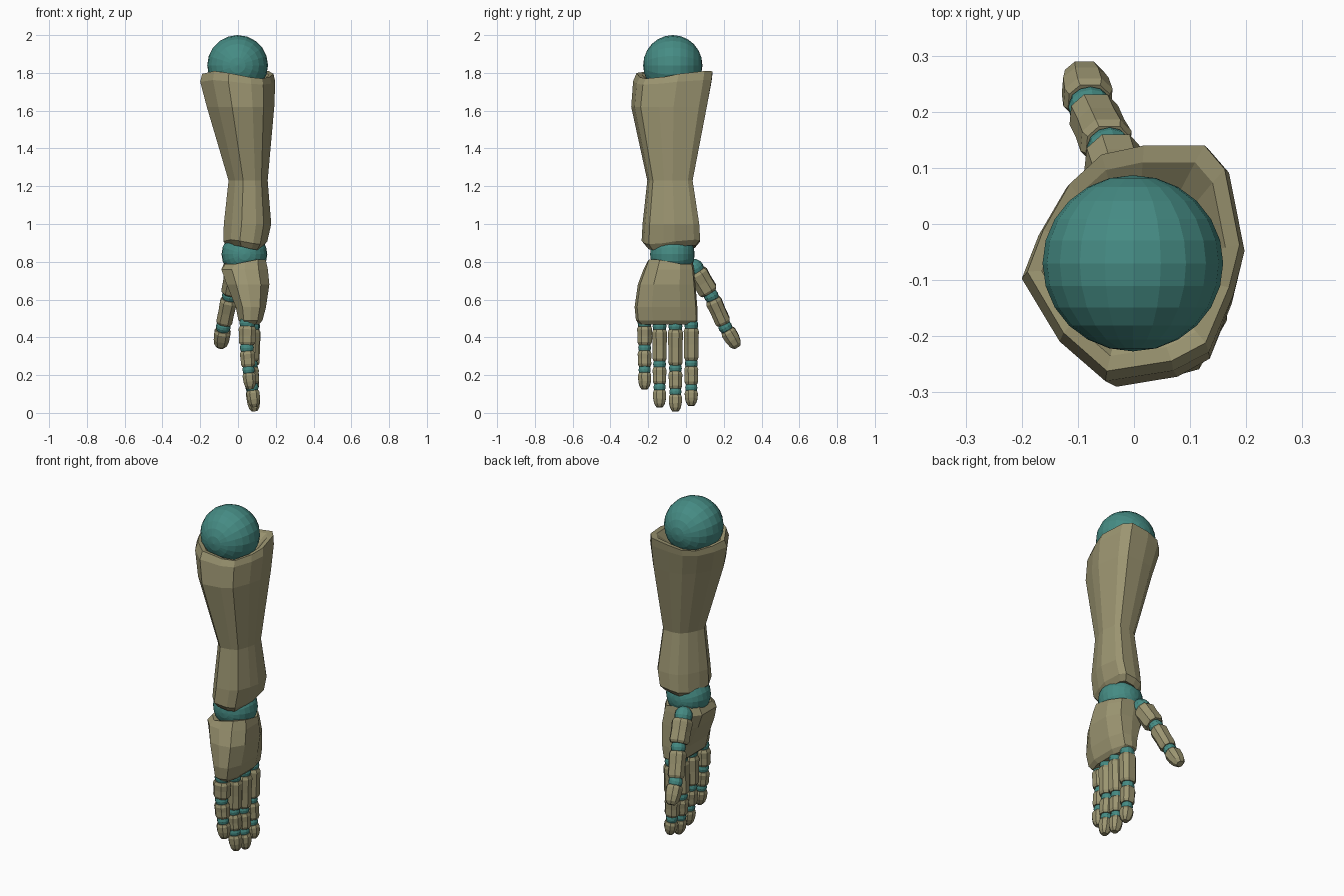
import bpy, bmesh, math
from mathutils import Vector, Matrix

if "Cube" in bpy.data.objects:
    bpy.data.objects.remove(bpy.data.objects["Cube"])


def material(name, rgb):
    m = bpy.data.materials.new(name)
    m.diffuse_color = (*rgb, 1)
    m.use_nodes = True
    m.node_tree.nodes["Principled BSDF"].inputs["Base Color"].default_value = m.diffuse_color
    return m


TAN = material("khaki shell", (0.33, 0.30, 0.165))
TEAL = material("teal joint", (0.06, 0.26, 0.23))


def finish(bm, name, mat):
    bmesh.ops.recalc_face_normals(bm, faces=bm.faces)
    me = bpy.data.meshes.new(name)
    bm.to_mesh(me)
    bm.free()
    me.materials.append(mat)
    ob = bpy.data.objects.new(name, me)
    bpy.context.collection.objects.link(ob)
    return ob


def loft(name, rings, mat=TAN):
    """Skin a list of equal-length point rings and cap both ends."""
    bm = bmesh.new()
    vs = [[bm.verts.new(p) for p in r] for r in rings]
    n = len(vs[0])
    for a, b in zip(vs, vs[1:]):
        for i in range(n):
            j = (i + 1) % n
            bm.faces.new((a[i], a[j], b[j], b[i]))
    bm.faces.new(vs[0][::-1])
    bm.faces.new(vs[-1])
    return finish(bm, name, mat)


def ball(name, centre, radii, axes=None, seg=20, rows=12):
    bm = bmesh.new()
    bmesh.ops.create_uvsphere(bm, u_segments=seg, v_segments=rows, radius=1)
    rot = (axes or Matrix.Rotation(math.pi / 2, 3, 'X')).to_4x4()
    m = Matrix.Translation(centre) @ rot @ Matrix.Diagonal((*radii, 1))
    bmesh.ops.transform(bm, matrix=m, verts=bm.verts)
    return finish(bm, name, TEAL)


def shell(name, outline, rings):
    """Rings are (z, x0, x1, y0, y1, saddle); saddle waves the rim up and down."""
    out = []
    for z, x0, x1, y0, y1, s in rings:
        ring = []
        for u, v in outline:
            wave = s * math.cos(2 * (math.atan2(v, u) - math.pi / 4))
            ring.append(((x0 + x1) / 2 + u * (x1 - x0) / 2,
                         (y0 + y1) / 2 + v * (y1 - y0) / 2, z + wave))
        out.append(ring)
    return loft(name, out)


# Forearm with a cupped top and a pinched middle
arm_outline = [(-1, -.12), (-.66, -.66), (-.25, -1), (.36, -.91), (.68, -.75),
               (.9, -.26), (1, .12), (.86, .79), (.67, 1), (.1, 1), (-.3, .92),
               (-.6, .66), (-.85, .25)]
shell("forearm", arm_outline, [
    (0.90, -0.02, 0.09, -0.14, 0.00, 0),
    (0.875, -0.05, 0.13, -0.21, 0.05, .012),
    (0.905, -0.078, 0.155, -0.235, 0.075, .012),
    (1.00, -0.075, 0.176, -0.23, 0.07, 0),
    (1.23, -0.05, 0.157, -0.205, 0.035, 0),
    (1.62, -0.165, 0.192, -0.29, 0.11, 0),
    (1.75, -0.20, 0.197, -0.28, 0.135, .012),
    (1.79, -0.19, 0.188, -0.262, 0.14, .02),
    (1.785, -0.165, 0.163, -0.235, 0.11, .02),
    (1.73, -0.10, 0.10, -0.17, 0.03, 0)])

# Elbow and wrist balls
ball("elbow_ball", (-0.002, -0.07, 1.84), (0.161, 0.16, 0.157))
ball("wrist_ball", (0.034, -0.072, 0.84), (0.121, 0.12, 0.118))

# Palm
palm_outline = [(-1, -.5), (-.55, -.95), (0, -1), (.6, -.92), (1, -.45),
                (1, .45), (.65, .95), (0, 1), (-.6, .95), (-1, .5)]
shell("palm", palm_outline, [
    (0.468, 0.025, 0.11, -0.245, 0.045, 0),
    (0.49, 0.002, 0.13, -0.265, 0.062, 0),
    (0.56, -0.012, 0.148, -0.272, 0.06, 0),
    (0.68, -0.06, 0.166, -0.255, 0.05, 0),
    (0.76, -0.088, 0.158, -0.225, 0.042, 0),
    (0.80, -0.065, 0.147, -0.205, 0.036, -.014),
    (0.795, -0.045, 0.125, -0.185, 0.016, -.014),
    (0.76, 0.0, 0.08, -0.13, -0.02, 0)])

OCT = [(1, .45), (.5, 1), (-.5, 1), (-1, .45), (-1, -.45), (-.5, -1), (.5, -1), (1, -.45)]


def digit(name, pts, widths, depths, gap=0.017):
    """Chain of joint balls and eight-sided segments; the last point is the tip."""
    pts = [Vector(p) for p in pts]
    for k in range(3):
        a, b = pts[k], pts[k + 1]
        d = (b - a).normalized()
        side = (Vector((0, 1, 0)) - d * d.y).normalized()
        front = side.cross(d)
        axes = Matrix((front, side, d)).transposed()
        w, h = widths[k] / 2, depths[k] / 2
        ball(f"{name}_joint_{k + 1}", a, (h * .92, w * .92, w * .95), axes, 12, 8)
        length, last = (b - a).length, k == 2
        end = length if last else length - gap
        if last:
            prof = [(gap, .85), (gap + .014, 1), (length * .6, .95),
                    (end - .018, .78), (end, .45)]
        else:
            prof = [(gap, .85), (gap + .016, 1), (length * .5, .94),
                    (end - .014, .95), (end, .8)]
        rings = [[a + d * t + front * (u * h * s) + side * (v * w * s) for u, v in OCT]
                 for t, s in prof]
        loft(f"{name}_segment_{k + 1}", rings)


# Four fingers: y position, joint and tip heights, x of each point
fingers = {
    "little_finger": (-0.219, (0.476, 0.344, 0.228, 0.125), (0.05, 0.047, 0.056, 0.066)),
    "ring_finger": (-0.14, (0.458, 0.258, 0.136, 0.03), (0.07, 0.068, 0.076, 0.088)),
    "middle_finger": (-0.056, (0.458, 0.236, 0.111, 0.008), (0.075, 0.07, 0.076, 0.088)),
    "index_finger": (0.028, (0.465, 0.262, 0.133, 0.038), (0.07, 0.066, 0.072, 0.084)),
}
for name, (y, zs, xs) in fingers.items():
    digit(name, [(x, y, z) for x, z in zip(xs, zs)],
          (0.08, 0.074, 0.07), (0.092, 0.08, 0.07))

# Thumb, splayed out to the back
digit("thumb", [(-0.015, 0.045, 0.765), (-0.043, 0.133, 0.62),
                (-0.078, 0.208, 0.455), (-0.093, 0.272, 0.348)],
      (0.108, 0.085, 0.08), (0.105, 0.09, 0.086), 0.02)
